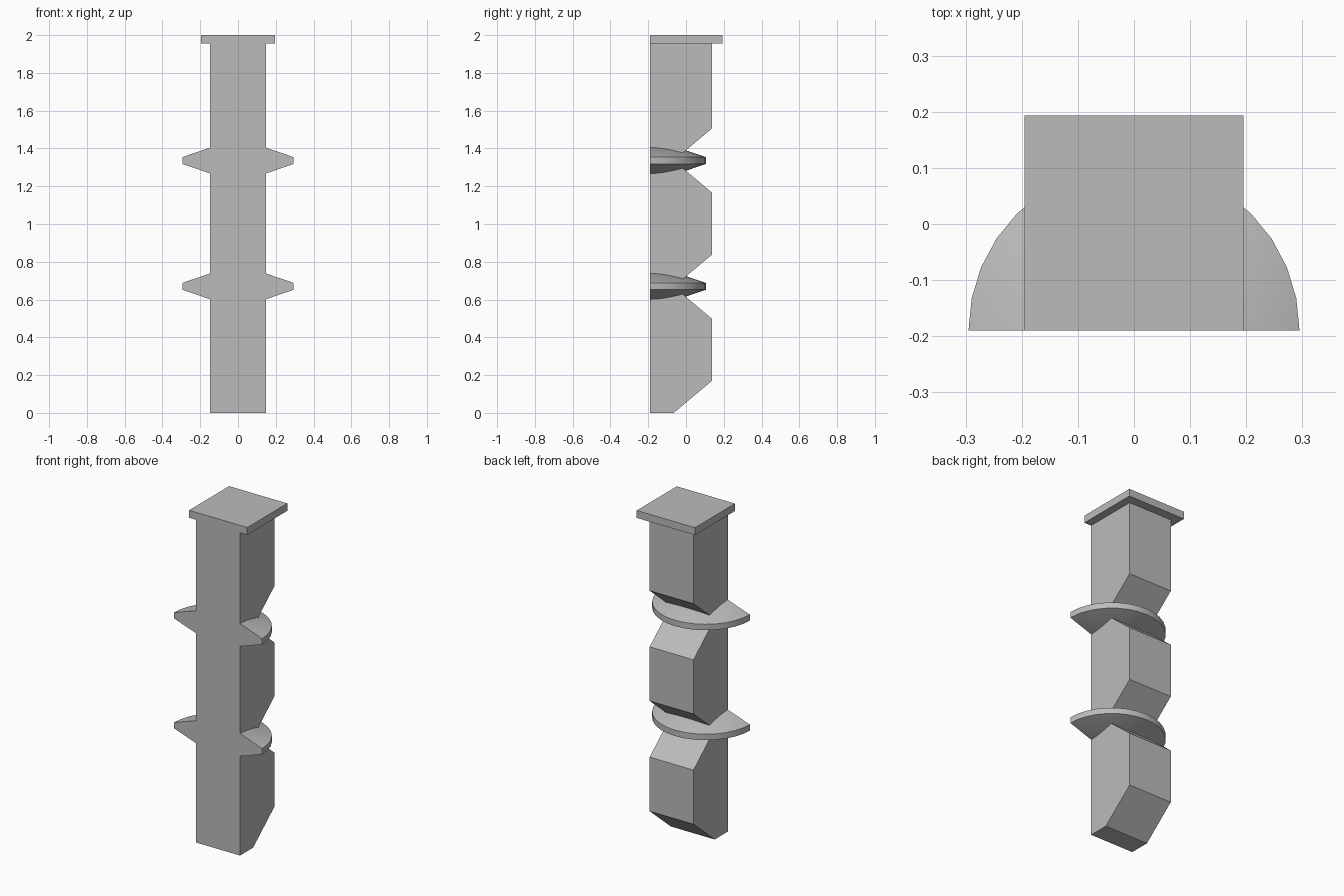
import bpy
import bmesh
import math

if "Cube" in bpy.data.objects:
    bpy.data.objects.remove(bpy.data.objects["Cube"], do_unlink=True)

FRONT = -0.19      # flat front plane shared by all parts
HALF_W = 0.147     # half width of the shaft
PITCH = 0.668      # height between notches

grey = bpy.data.materials.new("plain_grey")
grey.use_nodes = True
grey.diffuse_color = (0.5, 0.5, 0.5, 1)
grey.node_tree.nodes["Principled BSDF"].inputs["Base Color"].default_value = grey.diffuse_color


def finish(name, bm):
    bmesh.ops.recalc_face_normals(bm, faces=bm.faces[:])
    mesh = bpy.data.meshes.new(name)
    bm.to_mesh(mesh)
    bm.free()
    mesh.materials.append(grey)
    obj = bpy.data.objects.new(name, mesh)
    bpy.context.collection.objects.link(obj)
    return obj


# Notched shaft: side profile extruded across x
def build_shaft():
    back, neck, rise, top = 0.138, -0.065, 0.17, 1.96
    profile = [(FRONT, 0)]
    for i in range(3):
        z = i * PITCH
        profile += [(neck, z), (back, z + rise)]
        profile.append((back, z + PITCH - rise if i < 2 else top))
    profile.append((FRONT, top))
    bm = bmesh.new()
    face = bm.faces.new([bm.verts.new((-HALF_W, y, z)) for y, z in profile])
    side = bmesh.ops.extrude_face_region(bm, geom=[face])
    moved = [v for v in side["geom"] if isinstance(v, bmesh.types.BMVert)]
    bmesh.ops.translate(bm, verts=moved, vec=(2 * HALF_W, 0, 0))
    return finish("shaft", bm)


# Half disc with conical top and bottom, thin at the rim
def build_flange(name, z):
    radius, rim, apex, steps = 0.295, 0.018, 0.119, 16
    bm = bmesh.new()
    tip_up = bm.verts.new((0, FRONT, z + apex))
    tip_down = bm.verts.new((0, FRONT, z - apex))
    upper, lower = [], []
    for i in range(steps + 1):
        a = math.pi * i / steps
        x, y = radius * math.cos(a), FRONT + radius * math.sin(a)
        upper.append(bm.verts.new((x, y, z + rim)))
        lower.append(bm.verts.new((x, y, z - rim)))
    for i in range(steps):
        bm.faces.new((tip_up, upper[i], upper[i + 1]))
        bm.faces.new((tip_down, lower[i + 1], lower[i]))
        bm.faces.new((upper[i], lower[i], lower[i + 1], upper[i + 1]))
    bm.faces.new((tip_up, upper[-1], lower[-1], tip_down, lower[0], upper[0]))
    obj = finish(name, bm)
    bpy.ops.object.select_all(action="DESELECT")
    obj.select_set(True)
    bpy.context.view_layer.objects.active = obj
    bpy.ops.object.shade_smooth_by_angle(angle=math.radians(30))
    return obj


# Square cap plate, flush with the front
def build_cap():
    bm = bmesh.new()
    bmesh.ops.create_cube(bm, size=1)
    bmesh.ops.scale(bm, verts=bm.verts[:], vec=(0.39, 0.383, 0.045))
    bmesh.ops.translate(bm, verts=bm.verts[:], vec=(0, FRONT + 0.1915, 1.9775))
    return finish("cap_plate", bm)


build_shaft()
build_flange("lower_flange", PITCH + 0.002)
build_flange("upper_flange", 2 * PITCH)
build_cap()
